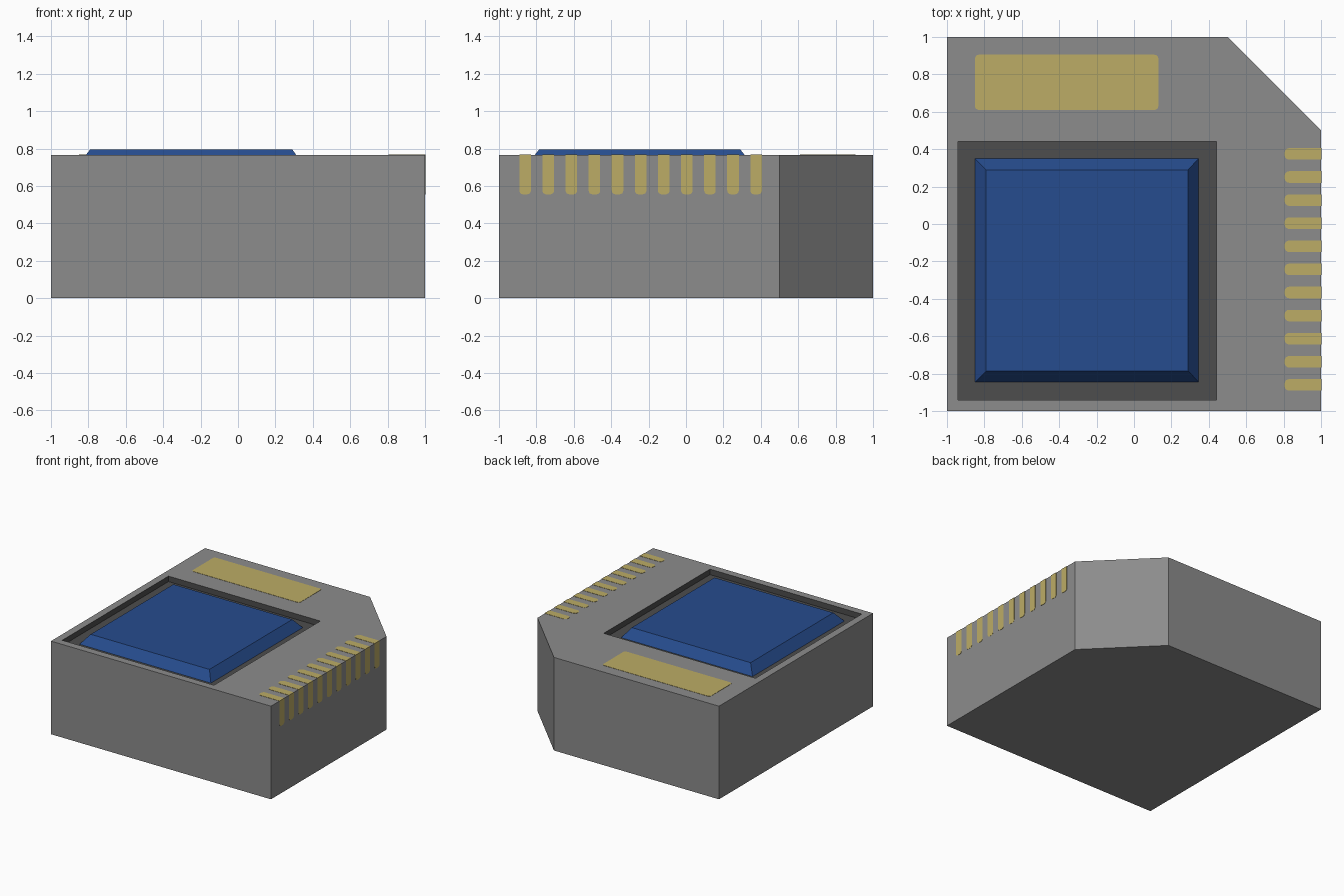
import bpy, bmesh, math
from mathutils import Vector

if "Cube" in bpy.data.objects:
    bpy.data.objects.remove(bpy.data.objects["Cube"])

TOP, FLOOR, PEAK = 0.765, 0.72, 0.795


def srgb(v):
    v /= 255
    return v / 12.92 if v <= 0.04045 else ((v + 0.055) / 1.055) ** 2.4


def material(name, r, g, b):
    m = bpy.data.materials.new(name)
    m.diffuse_color = (srgb(r), srgb(g), srgb(b), 1)
    m.use_nodes = True
    m.node_tree.nodes["Principled BSDF"].inputs["Base Color"].default_value = m.diffuse_color
    return m


GREY = material("mid grey", 140, 140, 140)
DARK = material("dark grey", 77, 77, 77)
BLUE = material("deep blue", 38, 76, 142)
GOLD = material("dull gold", 188, 172, 102)


def finish(bm, name, *mats):
    bmesh.ops.recalc_face_normals(bm, faces=bm.faces)
    me = bpy.data.meshes.new(name)
    bm.to_mesh(me)
    bm.free()
    for m in mats:
        me.materials.append(m)
    ob = bpy.data.objects.new(name, me)
    bpy.context.collection.objects.link(ob)
    return ob


def loop(bm, pts, z):
    return [bm.verts.new((x, y, z)) for x, y in pts]


def bridge(bm, a, b, mat=0):
    n = len(a)
    for i in range(n):
        j = (i + 1) % n
        bm.faces.new((a[i], a[j], b[j], b[i])).material_index = mat


def rect(x0, y0, x1, y1):
    return [(x0, y0), (x1, y0), (x1, y1), (x0, y1)]


# Body: block with one cut corner and a shallow dark pocket in the top
bm = bmesh.new()
outline = [(-1, -1), (1, -1), (1, 0.5), (0.5, 1), (-1, 1)]
pocket = rect(-0.94, -0.94, 0.44, 0.44)
low, up = loop(bm, outline, 0), loop(bm, outline, TOP)
rim, sunk = loop(bm, pocket, TOP), loop(bm, pocket, FLOOR)
bm.faces.new(low)
bridge(bm, low, up)
for f in ((up[0], up[1], rim[1], rim[0]), (up[1], up[2], rim[2], rim[1]),
          (up[2], up[3], rim[2]), (up[3], up[4], rim[3], rim[2]),
          (up[4], up[0], rim[0], rim[3])):
    bm.faces.new(f)
bridge(bm, rim, sunk, 1)
bm.faces.new(sunk).material_index = 1
finish(bm, "body", GREY, DARK)

# Raised panel with sloping sides, sitting in the pocket
bm = bmesh.new()
base = loop(bm, rect(-0.85, -0.845, 0.345, 0.35), FLOOR)
crown = loop(bm, rect(-0.79, -0.785, 0.29, 0.29), PEAK)
bridge(bm, base, crown)
bm.faces.new(crown)
bm.faces.new(base[::-1])
finish(bm, "raised_panel", BLUE)


# Thin plates: rounded rectangles mapped onto a face of the body
def plate(bm, x0, y0, x1, y1, radius, square_right, place, thick=0.003):
    pts = []
    for k, (cx, cy) in enumerate(rect(x0, y0, x1, y1)):
        if square_right and k in (1, 2):
            pts.append((cx, cy))
            continue
        ox = cx + radius * (1 if k in (0, 3) else -1)
        oy = cy + radius * (1 if k in (0, 1) else -1)
        for s in range(5):
            a = math.pi + (k + s / 4) * math.pi / 2
            pts.append((ox + radius * math.cos(a), oy + radius * math.sin(a)))
    lo = [bm.verts.new(place(x, y, -0.001)) for x, y in pts]
    hi = [bm.verts.new(place(x, y, thick - 0.001)) for x, y in pts]
    bridge(bm, lo, hi)
    bm.faces.new(hi)
    bm.faces.new(lo[::-1])


def on_top(x, y, h):
    return Vector((x, y, TOP + h))


def on_right(x, y, h):
    return Vector((1 + h, y, x))


bm = bmesh.new()
plate(bm, -0.85, 0.61, 0.13, 0.905, 0.02, False, on_top)
finish(bm, "label_plate", GOLD)

# Eleven contacts that wrap over the right edge
top_bm, side_bm = bmesh.new(), bmesh.new()
for i in range(11):
    y = -0.86 + i * 0.1235
    plate(top_bm, 0.805, y - 0.031, 1.002, y + 0.031, 0.025, True, on_top)
    plate(side_bm, 0.555, y - 0.031, TOP + 0.002, y + 0.031, 0.02, True, on_right)
finish(top_bm, "top_contacts", GOLD)
finish(side_bm, "side_contacts", GOLD)
